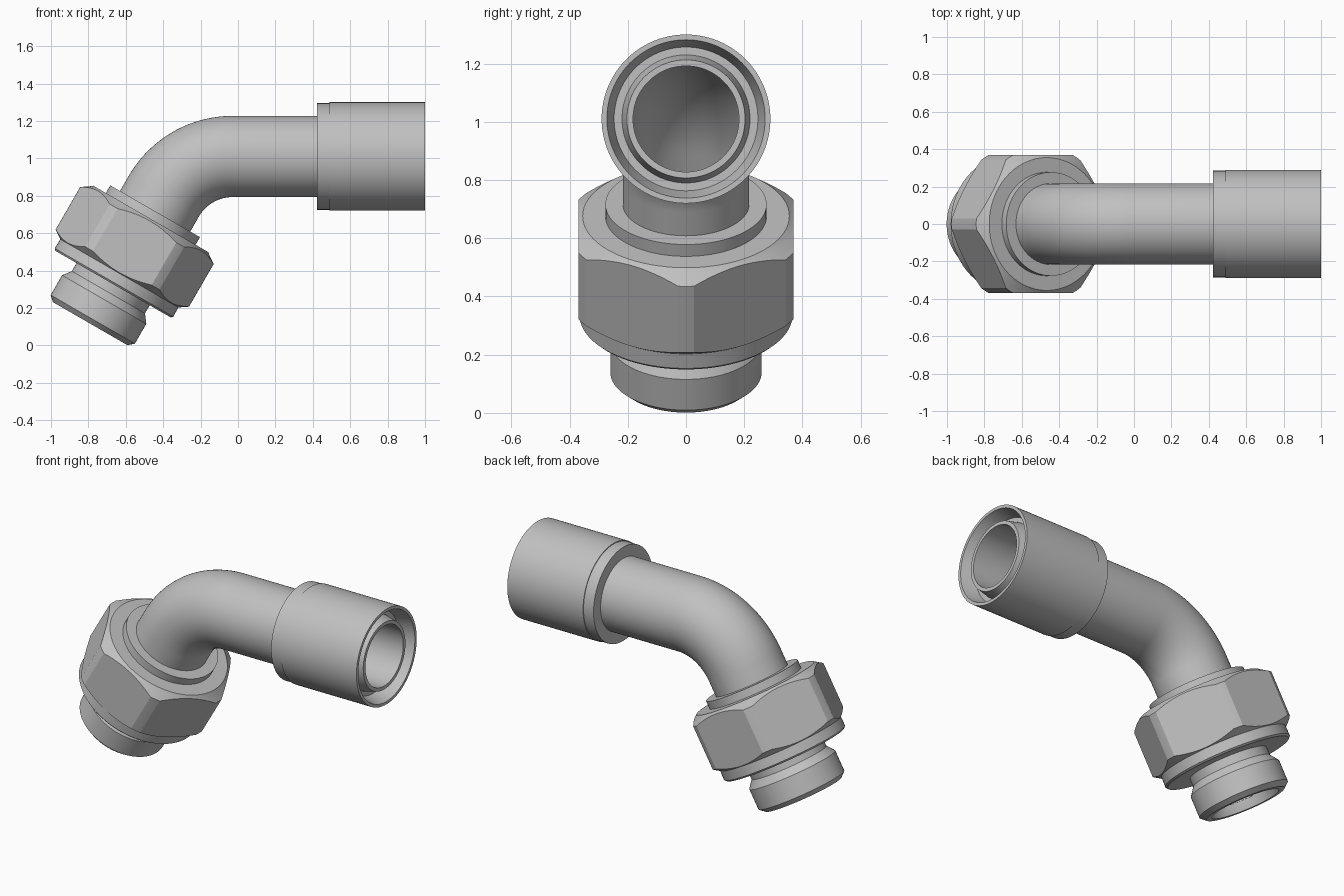
import bpy, bmesh, math
from mathutils import Matrix, Vector

if "Cube" in bpy.data.objects:
    bpy.data.objects.remove(bpy.data.objects["Cube"])

SEG = 96
steel = bpy.data.materials.new("light grey steel")
steel.diffuse_color = (0.53, 0.53, 0.53, 1)
steel.use_nodes = True
steel.node_tree.nodes["Principled BSDF"].inputs["Base Color"].default_value = steel.diffuse_color

# Frames: local z runs along the part's axis
down = Vector((-0.5, 0, -math.sqrt(0.75)))
side = Vector((math.sqrt(0.75), 0, -0.5))
P0 = Vector((-0.443, 0, 0.717))          # top of the collar on the slanted axis
TUBE_Z = 1.01


def frame(origin, axis, xdir):
    y = axis.cross(xdir)
    m = Matrix((xdir, y, axis)).transposed().to_4x4()
    m.translation = origin
    return m


SLANT = frame(P0, down, side)
LEVEL = frame(Vector((0, 0, TUBE_Z)), Vector((1, 0, 0)), Vector((0, 0, -1)))


def ring_mesh(name, rings, angle=18):
    """Closed loop of circles, each given as (frame, radius), skinned together."""
    bm = bmesh.new()
    loops = []
    for m, r in rings:
        loops.append([bm.verts.new(m @ Vector((r * math.cos(a), r * math.sin(a), 0)))
                      for a in (2 * math.pi * i / SEG for i in range(SEG))])
    for k, a in enumerate(loops):
        b = loops[(k + 1) % len(loops)]
        for i in range(SEG):
            j = (i + 1) % SEG
            bm.faces.new((a[i], a[j], b[j], b[i]))
    return finish(name, bm, angle)


def finish(name, bm, angle=18):
    bmesh.ops.recalc_face_normals(bm, faces=bm.faces)
    me = bpy.data.meshes.new(name)
    bm.to_mesh(me)
    bm.free()
    ob = bpy.data.objects.new(name, me)
    bpy.context.collection.objects.link(ob)
    me.materials.append(steel)
    smooth(ob, angle)
    return ob


def smooth(ob, angle):
    bpy.ops.object.select_all(action='DESELECT')
    ob.select_set(True)
    bpy.context.view_layer.objects.active = ob
    bpy.ops.object.shade_smooth_by_angle(angle=math.radians(angle))


def lathe(name, base, profile):
    """Closed (distance, radius) profile turned about the frame's axis."""
    return ring_mesh(name, [(base @ Matrix.Translation((0, 0, s)), r) for s, r in profile])


# Bent tube: straight, 60 degree bend, straight, with a bore all the way
R = 0.426
bend_x = -0.274 + R * math.tan(math.radians(30))
path = [(Vector((0.9, 0, TUBE_Z)), 0.0)]
N = 30
for i in range(N + 1):
    t = math.radians(60) * i / N
    path.append((Vector((bend_x - R * math.sin(t), 0, TUBE_Z - R + R * math.cos(t))), t))
path.append((P0 + down * 0.64, math.radians(60)))


def path_frame(p, t):
    axis = Vector((-math.cos(t), 0, -math.sin(t)))
    return frame(p, axis, Vector((math.sin(t), 0, -math.cos(t))))


frames = [path_frame(p, t) for p, t in path]
ring_mesh("bent_tube", [(f, 0.217) for f in frames] + [(f, 0.182) for f in reversed(frames)])

# Sleeve on the level end, with a tapered groove around the inner nose
lathe("sleeve", LEVEL, [
    (0.423, 0.20), (0.423, 0.285), (0.49, 0.285), (0.49, 0.29), (1.0, 0.29),
    (1.0, 0.272), (0.91, 0.247), (0.91, 0.22), (0.985, 0.203), (0.985, 0.182),
    (0.85, 0.182), (0.85, 0.20)])

# Collar where the tube enters the nut
lathe("collar", SLANT, [(0, 0.20), (0, 0.277), (0.06, 0.277), (0.06, 0.20)])

# Hex nut: six-sided prism trimmed by a chamfered turned shape
bm = bmesh.new()
bmesh.ops.create_cone(bm, cap_ends=True, segments=6, radius1=0.37 / math.cos(math.pi / 6),
                      radius2=0.37 / math.cos(math.pi / 6), depth=0.5,
                      matrix=Matrix.Translation((0, 0, 0.2)))
# make sure a corner points along local x (flats face the sides)
v = bm.verts[:][0].co
bmesh.ops.rotate(bm, verts=bm.verts, cent=(0, 0, 0),
                 matrix=Matrix.Rotation(-math.atan2(v.y, v.x), 3, 'Z'))
bm.transform(SLANT)
nut = finish("hex_nut", bm)
trim = lathe("nut_trim", SLANT, [
    (0.047, 0.20), (0.047, 0.355), (0.055, 0.364), (0.088, 0.412), (0.351, 0.412),
    (0.385, 0.362), (0.385, 0.20)])
trim.hide_render = True
mod = nut.modifiers.new("trim", 'BOOLEAN')
mod.operation = 'INTERSECT'
mod.solver = 'EXACT'
mod.object = trim
bpy.context.view_layer.objects.active = nut
bpy.ops.object.modifier_apply(modifier=mod.name)
bpy.data.objects.remove(trim)
smooth(nut, 18)

# Round flange under the nut
lathe("flange", SLANT, [
    (0.36, 0.20), (0.36, 0.364), (0.44, 0.366), (0.45, 0.356), (0.45, 0.20)])

# Neck and plain threaded end with a chamfered mouth
lathe("threaded_end", SLANT, [
    (0.43, 0.20), (0.43, 0.226), (0.50, 0.226), (0.545, 0.26), (0.667, 0.26),
    (0.694, 0.23), (0.694, 0.198), (0.62, 0.182), (0.60, 0.182), (0.60, 0.20)])
